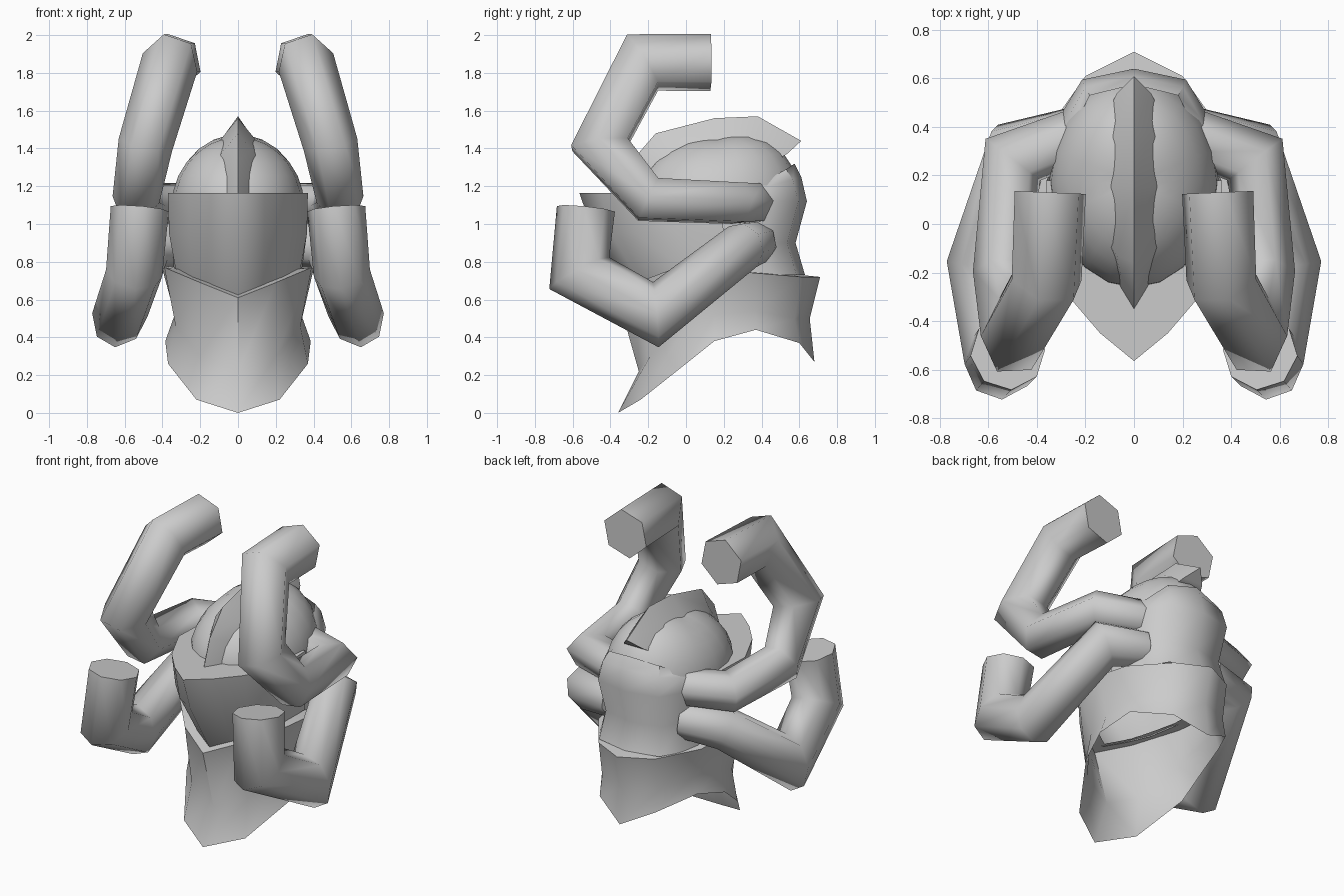
import bpy, bmesh, math
from mathutils import Vector

if "Cube" in bpy.data.objects:
    bpy.data.objects.remove(bpy.data.objects["Cube"])


def finish(bm, name, angle=50):
    bmesh.ops.remove_doubles(bm, verts=bm.verts, dist=0.0005)
    bmesh.ops.recalc_face_normals(bm, faces=bm.faces)
    me = bpy.data.meshes.new(name)
    bm.to_mesh(me)
    bm.free()
    ob = bpy.data.objects.new(name, me)
    bpy.context.collection.objects.link(ob)
    bpy.ops.object.select_all(action='DESELECT')
    ob.select_set(True)
    bpy.context.view_layer.objects.active = ob
    bpy.ops.object.shade_smooth_by_angle(angle=math.radians(angle))
    return ob


def loft(name, rings, closed=False, cap_first=False, cap_last=False, angle=50):
    bm = bmesh.new()
    vs = [[bm.verts.new(p) for p in r] for r in rings]
    n = len(rings[0])
    for a, b in zip(vs, vs[1:]):
        for i in range(n if closed else n - 1):
            j = (i + 1) % n
            bm.faces.new((a[i], a[j], b[j], b[i]))
    if cap_first:
        bm.faces.new(vs[0])
    if cap_last:
        bm.faces.new(vs[-1])
    return finish(bm, name, angle)


def mirrored(half, closed):
    # half outline starting on the centre line; both ends on it when closed
    left = [(-x, y, z) for x, y, z in reversed(half[1:-1] if closed else half[1:])]
    return half + left if closed else left + half


def tube(name, path, radii, side, sides, turn):
    # mitred tube: each ring is slid along its segment onto the bend plane
    pts = [Vector((side * x, y, z)) for x, y, z in path]
    d = (pts[1] - pts[0]).normalized()
    u = d.cross(Vector((0, 0, 1))).normalized()
    v = u.cross(d)
    ring = [pts[0] + radii[0] * (u * math.cos(a) + v * math.sin(a))
            for a in (math.tau * (i + turn * side) / sides for i in range(sides))]
    rings = [ring]
    for k in range(1, len(pts)):
        d = (pts[k] - pts[k - 1]).normalized()
        nxt = (pts[k + 1] - pts[k]).normalized() if k + 1 < len(pts) else d
        nrm = (d + nxt).normalized()
        s = radii[k] / radii[k - 1]
        new = []
        for p in rings[-1]:
            o = (p - pts[k - 1])
            o = (o - d * o.dot(d)) * s
            new.append(pts[k] + o - d * (o.dot(nrm) / d.dot(nrm)))
        rings.append(new)
    return loft(name, rings, True, True, True, 80)


# Flared neck collar, its top rim turned in to meet the head
collar = [
    [(0, -.36, 0), (.22, -.24, .07), (.37, 0, .26), (.385, .15, .38), (.34, .37, .44), (.2, .6, .37), (0, .68, .27)],
    [(0, -.25, .22), (.2, -.19, .3), (.33, 0, .46), (.335, .15, .52), (.31, .37, .54), (.2, .575, .5), (0, .655, .5)],
    [(0, -.36, .61), (.2, -.26, .69), (.39, -.05, .77), (.4, .15, .76), (.37, .37, .74), (.2, .61, .72), (0, .71, .72)],
    [(0, -.27, .63), (.15, -.2, .69), (.3, -.02, .76), (.32, .15, .765), (.3, .35, .745), (.17, .56, .73), (0, .61, .73)],
]
loft("neck_collar", [mirrored(r, True) for r in collar], closed=True)

# Front face guard with a flat top ledge
guard = [
    [(0, -.565, 1.165), (.14, -.45, 1.165), (.26, -.31, 1.165), (.37, -.08, 1.165), (.36, .18, 1.165)],
    [(0, -.49, .95), (.14, -.4, .95), (.26, -.27, .95), (.365, -.05, .95), (.35, .2, .95)],
    [(0, -.29, .62), (.13, -.23, .67), (.24, -.14, .71), (.33, 0, .76), (.34, .2, .77)],
]
loft("face_guard", [mirrored(r, False) for r in guard], cap_first=True, angle=80)

# Back shell of the helmet
shell = []
for z, y, w, drop in ((1.32, .575, .28, .1), (1.25, .61, .31, .05), (1.12, .64, .33, 0),
                      (.9, .58, .31, 0), (.73, .63, .33, 0)):
    half = [(0, y, z), (.65 * w, y - .045, z - drop * .3), (w * .88, y - .17, z - drop),
            (w, y - .28, z - drop), (w, .17, min(z - drop, 1.18))]
    shell.append(mirrored(half, False))
loft("back_shell", shell)

# Skull dome, fuller toward the back
bm = bmesh.new()
bmesh.ops.create_uvsphere(bm, u_segments=20, v_segments=14, radius=1)
for v in bm.verts:
    x, y, z = v.co
    v.co = Vector((x * .35, y * .44 + .17, z * .36 * (1 + .3 * max(0, y)) + 1.1))
bmesh.ops.delete(bm, geom=[v for v in bm.verts if v.co.z < .95], context='VERTS')
finish(bm, "skull_dome")

# Crest ridge: outer point, base point on the dome, half width
crest = []
for yo, zo, yb, zb in ((-.355, 1.15, -.265, 1.15), (-.29, 1.33, -.21, 1.3),
                       (-.16, 1.48, -.13, 1.395), (.15, 1.56, .15, 1.475),
                       (.38, 1.57, .38, 1.47), (.61, 1.44, .54, 1.375)):
    yi, zi = yb + (.15 - yb) * .2, zb - .05
    w = .055 if yb < -.15 else .07
    crest.append([(-w - .04, yi, zi), (-w, yb, zb), (0, yo, zo), (w, yb, zb), (w + .04, yi, zi)])
loft("crest_ridge", crest, closed=True, cap_first=True, cap_last=True, angle=80)

# Two pairs of bent tubes
upper = [(.24, .36, 1.11), (.5, .265, 1.11), (.54, -.2, 1.13), (.49, -.455, 1.42), (.36, -.23, 1.855), (.345, .13, 1.855)]
lower = [(.24, .37, .9), (.48, .3, .88), (.625, -.16, .52), (.55, -.565, .74), (.52, -.53, 1.08)]
for side, label in ((1, "right"), (-1, "left")):
    tube("upper_tube_" + label, upper, [.115, .12, .125, .145, .152, .155], side, 6, -.1)
    tube("lower_tube_" + label, lower, [.115, .13, .145, .15, .155], side, 8, .25)
